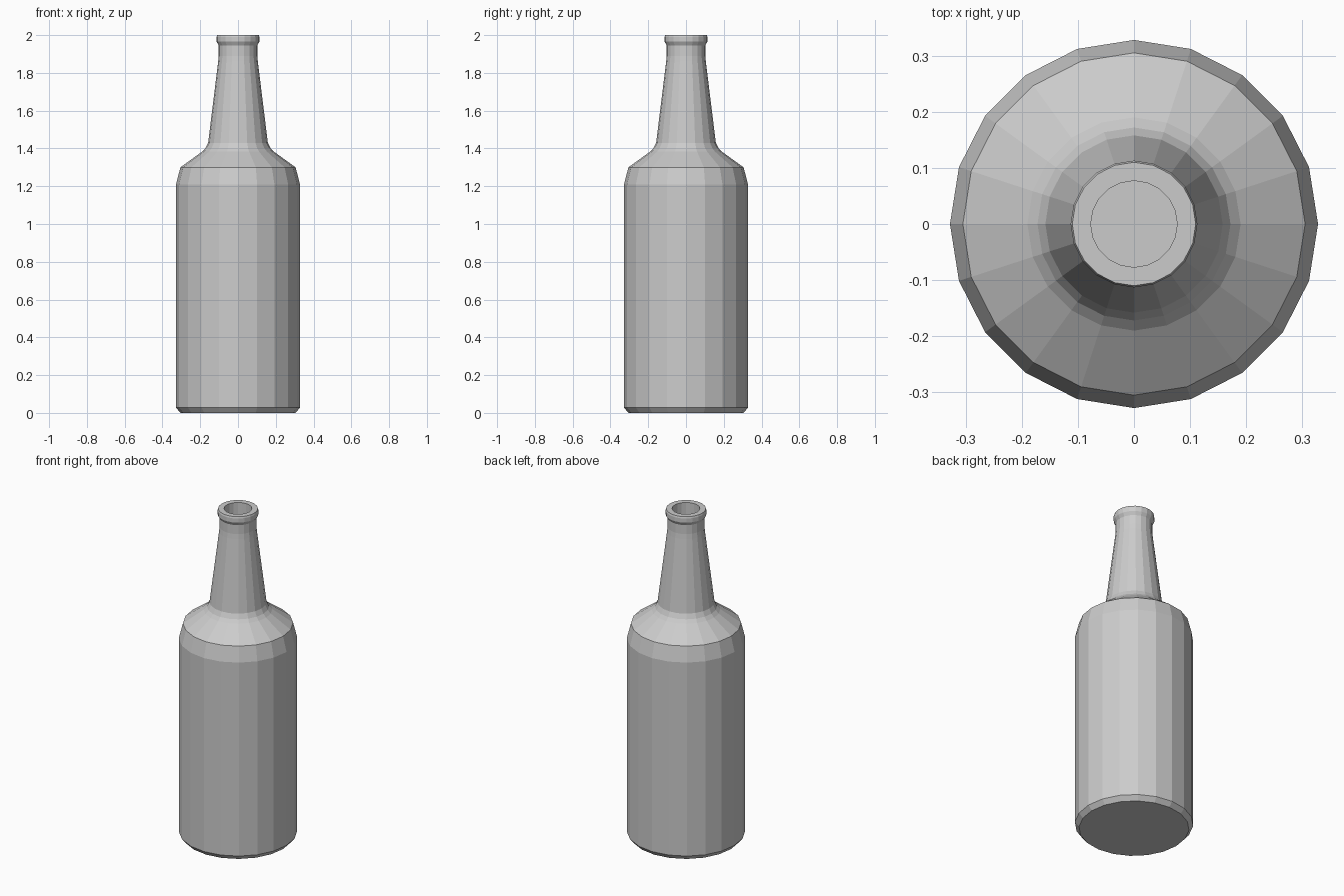
import bpy, bmesh
from math import cos, sin, tau

if "Cube" in bpy.data.objects:
    bpy.data.objects.remove(bpy.data.objects["Cube"])

SIDES = 20

# Bottle outline as (radius, height): base, body, shoulder, neck, lip, inner bore
PROFILE = [
    (0.305, 0.0), (0.328, 0.028), (0.328, 1.21), (0.305, 1.30),
    (0.19, 1.383), (0.172, 1.402), (0.158, 1.43),
    (0.105, 1.86), (0.102, 1.89), (0.102, 1.945),
    (0.113, 1.965), (0.113, 1.99), (0.110, 2.0),
    (0.077, 2.0), (0.077, 1.75),
]


def lathe(name, profile, sides):
    """Revolve a profile around z with flat facets and capped ends."""
    bm = bmesh.new()
    rings = [[bm.verts.new((r * cos(tau * i / sides), r * sin(tau * i / sides), z))
              for i in range(sides)] for r, z in profile]
    for low, high in zip(rings, rings[1:]):
        for i in range(sides):
            j = (i + 1) % sides
            bm.faces.new((low[i], low[j], high[j], high[i]))
    bm.faces.new(rings[0][::-1])   # underside
    bm.faces.new(rings[-1])        # floor of the bore
    bmesh.ops.recalc_face_normals(bm, faces=bm.faces)
    mesh = bpy.data.meshes.new(name)
    bm.to_mesh(mesh)
    bm.free()
    obj = bpy.data.objects.new(name, mesh)
    bpy.context.collection.objects.link(obj)
    return obj


lathe("bottle", PROFILE, SIDES)
